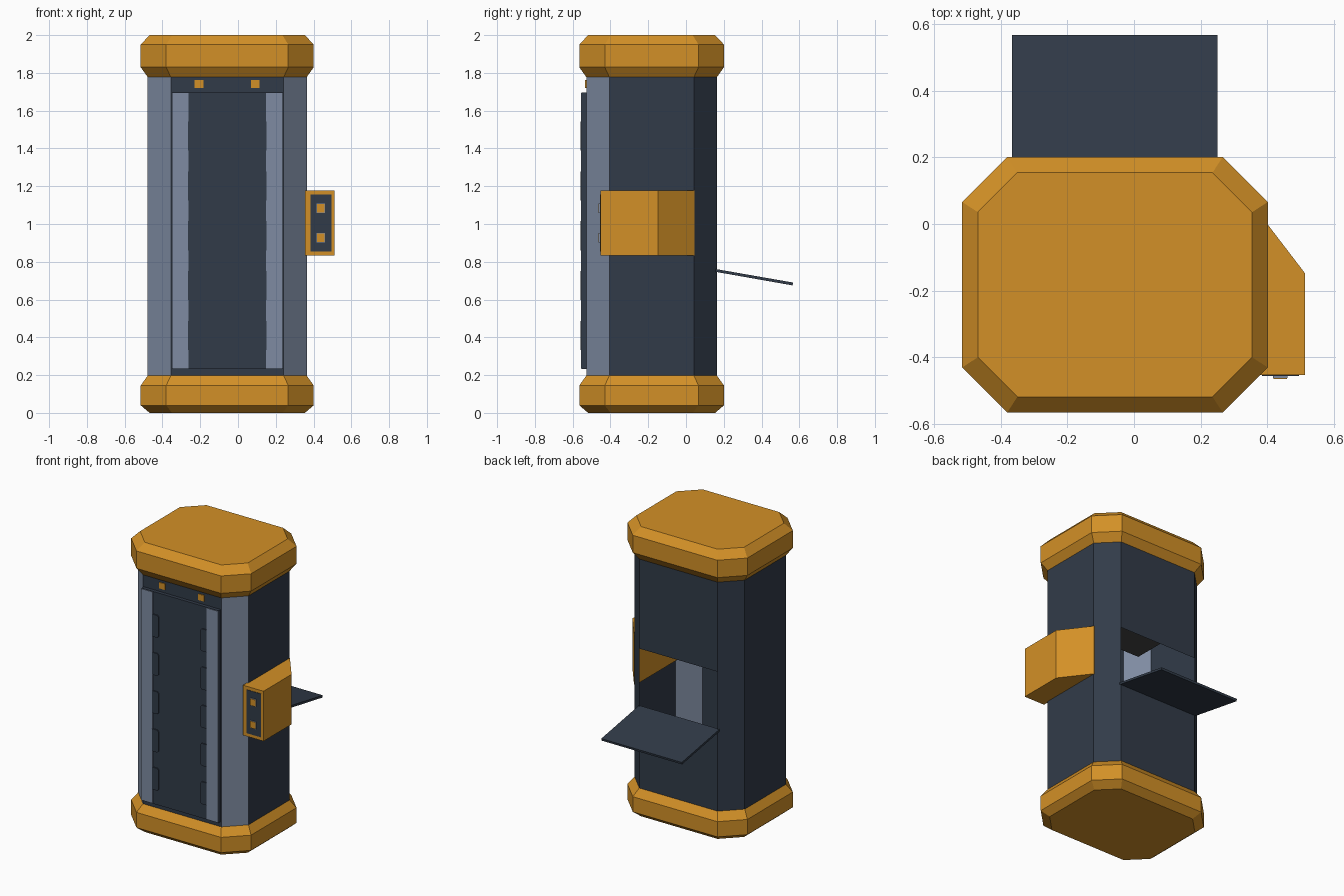
import bpy
import bmesh
from mathutils import Vector

cube = bpy.data.objects.get("Cube")
if cube:
    bpy.data.objects.remove(cube, do_unlink=True)


def material(name, r, g, b):
    m = bpy.data.materials.new(name)
    m.use_nodes = True
    m.diffuse_color = (r, g, b, 1)
    m.node_tree.nodes["Principled BSDF"].inputs["Base Color"].default_value = (r, g, b, 1)
    return m


ORANGE = material("amber paint", 0.65, 0.28, 0.02)
DARK = material("dark navy metal", 0.031, 0.044, 0.066)
GREY = material("blue grey metal", 0.21, 0.26, 0.36)
CHARCOAL = material("charcoal", 0.06, 0.06, 0.06)

CX, CY = -0.057, -0.182      # centre of the cabinet
WALL = 0.037                 # inset of the walls from the caps
HATCH_LOW, HATCH_HIGH = 0.755, 1.16


def finish(name, bm, *mats, fix=True):
    if fix:
        bmesh.ops.recalc_face_normals(bm, faces=bm.faces)
    mesh = bpy.data.meshes.new(name)
    bm.to_mesh(mesh)
    bm.free()
    for m in mats:
        mesh.materials.append(m)
    obj = bpy.data.objects.new(name, mesh)
    bpy.context.collection.objects.link(obj)
    return obj


def octagon(inset):
    """Counter-clockwise outline, starting with the front side."""
    hx, hy, c = 0.458 - inset, 0.383 - inset, 0.135 - 0.35 * inset
    quarter = [(hx - c, -hy), (hx, -hy + c)]
    half = quarter + [(x, -y) for x, y in reversed(quarter)]
    full = half + [(-x, -y) for x, y in half]
    return [(CX + x, CY + y) for x, y in full]


def loft(name, levels, mat):
    """Closed octagonal solid through (height, inset) levels."""
    bm = bmesh.new()
    rings = [[bm.verts.new((x, y, z)) for x, y in octagon(i)] for z, i in levels]
    for low, high in zip(rings, rings[1:]):
        for k in range(8):
            n = (k + 1) % 8
            bm.faces.new((low[k], low[n], high[n], high[k]))
    bm.faces.new(rings[0])
    bm.faces.new(rings[-1])
    return finish(name, bm, mat)


def prism(name, outline, depth, mat):
    """Extrude a planar 3D outline along the depth vector."""
    bm = bmesh.new()
    face = bm.faces.new([bm.verts.new(p) for p in outline])
    out = bmesh.ops.extrude_face_region(bm, geom=[face])["geom"]
    moved = [v for v in out if isinstance(v, bmesh.types.BMVert)]
    bmesh.ops.translate(bm, verts=moved, vec=Vector(depth))
    return finish(name, bm, mat)


def block(name, x0, x1, y0, y1, z0, z1, mat):
    outline = [(x0, y0, z0), (x1, y0, z0), (x1, y0, z1), (x0, y0, z1)]
    return prism(name, outline, (0, y1 - y0, 0), mat)


# Base and roof caps
loft("base_cap", [(0, 0.047), (0.04, 0), (0.145, 0), (0.197, WALL)], ORANGE)
loft("roof_cap", [(1.778, WALL), (1.83, 0), (1.95, 0), (2, 0.047)], ORANGE)

# Hollow cabinet walls: grey front corners, hatch opening at the back
bm = bmesh.new()
ring = octagon(WALL)
for k in range(8):
    a, b = ring[k], ring[(k + 1) % 8]
    mid = ((a[0] + b[0]) / 2 - CX, (a[1] + b[1]) / 2 - CY)
    front_corner = mid[1] < -0.2 and abs(mid[0]) > 0.2
    back = mid[1] > 0.3 and abs(mid[0]) < 0.1
    bands = [(0.19, HATCH_LOW), (HATCH_HIGH, 1.785)] if back else [(0.19, 1.785)]
    for z0, z1 in bands:
        f = bm.faces.new([bm.verts.new(p) for p in (
            (*a, z0), (*b, z0), (*b, z1), (*a, z1))])
        f.material_index = 1 if front_corner else 0
finish("cabinet_walls", bm, DARK, GREY, fix=False)

# Interior ceiling above the hatch
block("inner_ceiling", -0.40, 0.285, -0.435, 0.1, 1.45, 1.46, CHARCOAL)

# Open hatch flap sloping down behind the cabinet
prism("hatch_flap",
      [(-0.365, 0.155, 0.762), (-0.365, 0.567, 0.69),
       (-0.365, 0.564, 0.675), (-0.365, 0.155, 0.747)],
      (0.615, 0, 0), DARK)

# Front door with light side strips
block("door", -0.35, 0.237, -0.552, -0.52, 0.232, 1.697, DARK)
for side, sign in (("right", -1), ("left", 1)):
    def across(d):
        return CX + sign * d

    block(f"door_strip_{side}", *sorted((across(0.205), across(0.293))),
          -0.556, -0.551, 0.235, 1.694, GREY)

    # Hinge tabs along the inner edge of each strip
    for i in range(5):
        z = 0.41 + 0.264 * i
        tab = [(0.207, 0.077), (0.17, 0.077), (0.16, 0.067),
               (0.16, -0.067), (0.17, -0.077), (0.207, -0.077)]
        prism(f"door_tab_{side}_{i + 1}",
              [(across(d), -0.559, z + h) for d, h in tab], (0, 0.01, 0), DARK)

    # Indicator lamp above the door
    block(f"lamp_{side}", *sorted((across(0.126), across(0.172))),
          -0.534, -0.525, 1.72, 1.762, ORANGE)

# Control box on the left side
prism("control_box",
      [(0.355, -0.453, 0.832), (0.512, -0.453, 0.832), (0.512, -0.147, 0.832),
       (0.365, 0.045, 0.832), (0.355, 0.045, 0.832)],
      (0, 0, 0.345), ORANGE)
block("control_panel", 0.384, 0.494, -0.456, -0.45, 0.855, 1.155, DARK)
for i, z in enumerate((0.928, 1.083)):
    block(f"button_rim_{i + 1}", 0.416, 0.46, -0.462, -0.454, z - 0.025, z + 0.025, GREY)
    block(f"button_{i + 1}", 0.418, 0.458, -0.465, -0.46, z - 0.023, z + 0.023, ORANGE)
